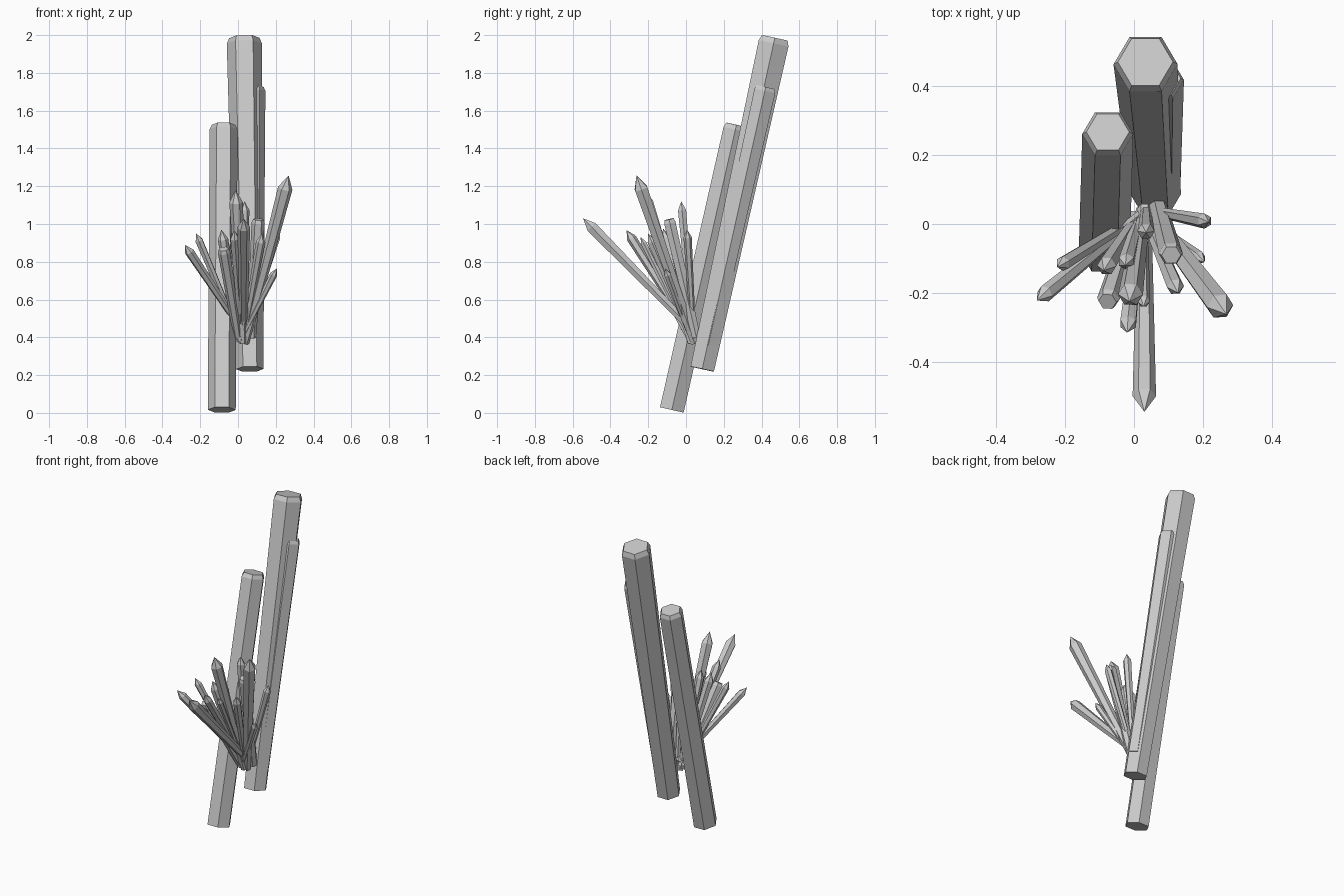
import bpy, bmesh, math
from mathutils import Vector


def crystal(name, base, tip, r_base, r_top, cap, cap_ratio, turn=0):
    """Six-sided prism widening from base to shoulder, ending in a chamfer or point."""
    base, tip = Vector(base), Vector(tip)
    axis = (tip - base).normalized()
    u = Vector((1, 0, 0))
    u = (u - axis * u.dot(axis)).normalized()
    v = axis.cross(u)
    bm = bmesh.new()

    def ring(center, r):
        out = []
        for i in range(6):
            a = math.radians(60 * i + turn)
            out.append(bm.verts.new(center + (u * math.cos(a) + v * math.sin(a)) * r))
        return out

    low = ring(base, r_base)
    shoulder = ring(tip - axis * cap, r_top)
    bm.faces.new(low[::-1])
    for i in range(6):
        j = (i + 1) % 6
        bm.faces.new((low[i], low[j], shoulder[j], shoulder[i]))
    if cap_ratio > 0:
        top = ring(tip, r_top * cap_ratio)
        bm.faces.new(top)
        for i in range(6):
            j = (i + 1) % 6
            bm.faces.new((shoulder[i], shoulder[j], top[j], top[i]))
    else:
        point = bm.verts.new(tip)
        for i in range(6):
            bm.faces.new((shoulder[i], shoulder[(i + 1) % 6], point))
    mesh = bpy.data.meshes.new(name)
    bm.to_mesh(mesh)
    bm.free()
    ob = bpy.data.objects.new(name, mesh)
    bpy.context.collection.objects.link(ob)


# Large leaning columns with chamfered flat tops
crystal("tall_column", (0.063, 0.086, 0.232), (0.033, 0.470, 1.985), 0.073, 0.093, 0.03, 0.86)
crystal("short_column", (-0.086, -0.075, 0.016), (-0.076, 0.267, 1.525), 0.074, 0.074, 0.025, 0.84)
crystal("side_column", (0.082, 0.118, 0.36), (0.080, 0.422, 1.725), 0.053, 0.065, 0.02, 0.86)

# Fan of small pointed crystals: base, tip, shoulder radius, turn
points = [
    ((0.035, 0.045, 0.37), (0.268, -0.262, 1.257), 0.039, 0),
    ((0.030, 0.045, 0.43), (0.030, -0.545, 1.030), 0.034, 0),
    ((0.025, 0.030, 0.43), (-0.282, -0.222, 0.890), 0.025, 0),
    ((0.010, 0.020, 0.40), (-0.222, -0.125, 0.950), 0.022, 30),
    ((0.020, 0.040, 0.40), (-0.020, -0.315, 0.967), 0.026, 30),
    ((0.025, 0.030, 0.37), (-0.013, -0.225, 1.180), 0.036, 0),
    ((0.030, 0.030, 0.40), (0.128, -0.200, 0.950), 0.025, 0),
    ((0.040, 0.040, 0.40), (0.217, 0.006, 0.970), 0.022, 30),
    ((0.010, 0.030, 0.38), (0.205, -0.110, 0.765), 0.020, 0),
    ((0.035, 0.040, 0.38), (0.035, -0.025, 1.120), 0.025, 0),
    ((0.015, 0.020, 0.38), (-0.025, -0.120, 0.975), 0.025, 30),
    ((0.010, 0.020, 0.38), (-0.088, -0.135, 0.970), 0.028, 0),
    ((0.030, 0.030, 0.38), (0.028, -0.240, 0.930), 0.018, 0),
]
for n, (b, t, r, turn) in enumerate(points, 1):
    crystal(f"pointed_crystal_{n}", b, t, r * 0.6, r, r * 1.9, 0, turn)

# Small blunt crystals in the fan
crystal("blunt_crystal_left", (0.0, 0.02, 0.40), (-0.077, -0.225, 0.868), 0.022, 0.033, 0.02, 0.8)
crystal("blunt_crystal_right", (0.07, 0.055, 0.40), (0.108, -0.090, 1.025), 0.026, 0.035, 0.02, 0.8)
